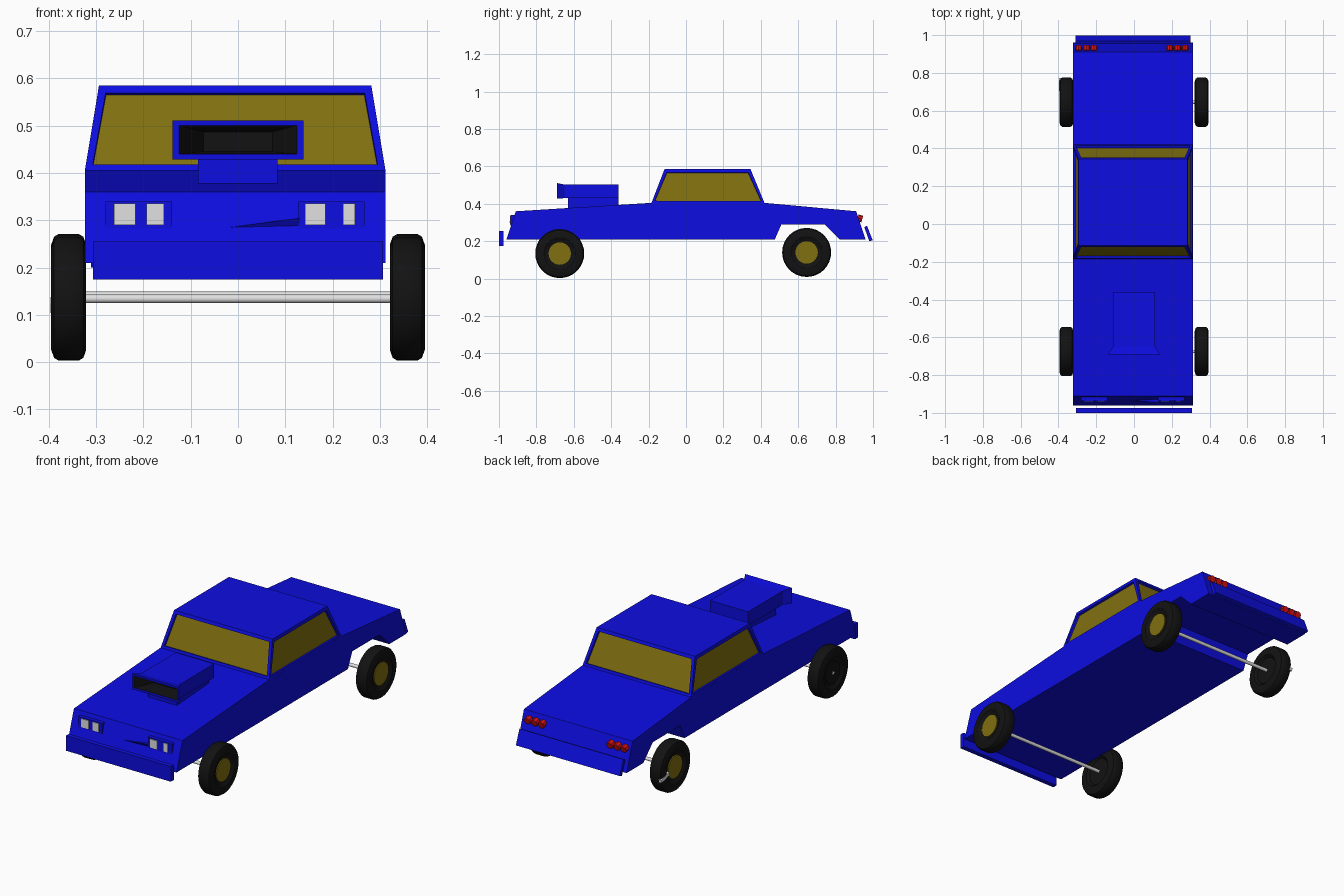
import bpy, bmesh, math
from mathutils import Matrix, Vector

if "Cube" in bpy.data.objects:
    bpy.data.objects.remove(bpy.data.objects["Cube"])


def material(name, rgb):
    m = bpy.data.materials.new(name)
    m.use_nodes = True
    m.diffuse_color = (*rgb, 1)
    m.node_tree.nodes["Principled BSDF"].inputs["Base Color"].default_value = (*rgb, 1)
    return m


blue = material("blue paint", (0.004, 0.004, 0.75))
olive = material("olive glass", (0.22, 0.16, 0.005))
black = material("black rubber", (0.006, 0.006, 0.006))
white = material("pale grey", (0.75, 0.75, 0.75))
red = material("red lamp", (0.65, 0.005, 0.005))
CX = -0.006  # the bodywork sits slightly off centre


def finish(name, bm, *mats):
    bmesh.ops.recalc_face_normals(bm, faces=bm.faces)
    mesh = bpy.data.meshes.new(name)
    bm.to_mesh(mesh)
    bm.free()
    for m in mats:
        mesh.materials.append(m)
    ob = bpy.data.objects.new(name, mesh)
    bpy.context.collection.objects.link(ob)
    return ob


def extrude_profile(name, profile, x0, x1, mat):
    """Side outline of (y, z) points swept across the width."""
    bm = bmesh.new()
    face = bm.faces.new([bm.verts.new((x0, y, z)) for y, z in profile])
    out = bmesh.ops.extrude_face_region(bm, geom=[face])["geom"]
    verts = [v for v in out if isinstance(v, bmesh.types.BMVert)]
    bmesh.ops.translate(bm, verts=verts, vec=(x1 - x0, 0, 0))
    return finish(name, bm, mat)


def box(name, x0, x1, y0, y1, z0, z1, mat):
    return extrude_profile(name, [(y0, z0), (y1, z0), (y1, z1), (y0, z1)], x0, x1, mat)


def loft(bm, rings):
    """Join rings of four corners; return the last ring's vertices."""
    loops = [[bm.verts.new(p) for p in ring] for ring in rings]
    for a, b in zip(loops, loops[1:]):
        for i in range(4):
            j = (i + 1) % 4
            bm.faces.new((a[i], a[j], b[j], b[i]))
    return loops


# Lower body with a rear wheel arch cut right across
extrude_profile("body", [(-0.96, 0.21), (-0.91, 0.36), (-0.185, 0.405), (0.42, 0.405),
                         (0.91, 0.36), (0.96, 0.21), (0.82, 0.21), (0.74, 0.29),
                         (0.51, 0.29), (0.475, 0.21)], CX - 0.318, CX + 0.318, blue)

# Cabin with recessed windows on its four sloping sides
bm = bmesh.new()


def level(hw, y0, y1, z):
    return [(CX - hw, y0, z), (CX + hw, y0, z), (CX + hw, y1, z), (CX - hw, y1, z)]


rings = loft(bm, [level(0.318, -0.185, 0.42, 0.404), level(0.288, -0.115, 0.345, 0.585)])
sides = list(bm.faces)
bm.faces.new(rings[1])
bmesh.ops.recalc_face_normals(bm, faces=bm.faces)
bmesh.ops.inset_individual(bm, faces=sides, thickness=0.022, depth=0)
bmesh.ops.inset_individual(bm, faces=sides, thickness=0.001, depth=-0.012)
for f in sides:
    f.material_index = 1
finish("cabin", bm, blue, olive)

# Hood scoop: flared intake, hollow mouth and a neck
bm = bmesh.new()


def section(hw, y, z0, z1):
    return [(-hw, y, z0), (hw, y, z0), (hw, y, z1), (-hw, y, z1)]


rings = loft(bm, [section(0.112, -0.36, 0.43, 0.503), section(0.112, -0.65, 0.43, 0.503),
                  section(0.138, -0.69, 0.428, 0.511), section(0.125, -0.69, 0.44, 0.5),
                  section(0.073, -0.6, 0.445, 0.487)])
for f in list(bm.faces)[-4:]:
    f.material_index = 1
bm.faces.new(rings[-1]).material_index = 1
bm.faces.new(rings[0])
finish("hood_scoop", bm, blue, black)
box("scoop_neck", -0.085, 0.083, -0.63, -0.36, 0.37, 0.435, blue)

# Bumpers
box("front_bumper", -0.307, 0.307, -1.0, -0.975, 0.175, 0.255, blue)
extrude_profile("rear_bumper", [(0.953, 0.275), (0.968, 0.282), (0.998, 0.205), (0.98, 0.2)],
                -0.311, 0.298, blue)

# Headlights: a bezel with two square lamps on each side
for side, bezel, lamps in (("right", (-0.28, -0.14), ((-0.262, -0.217), (-0.193, -0.157))),
                           ("left", (0.128, 0.268), ((0.142, 0.185), (0.222, 0.247)))):
    box(side + "_headlight_bezel", *bezel, -0.937, -0.91, 0.283, 0.34, blue)
    for i, (x0, x1) in enumerate(lamps):
        box(f"{side}_headlight_{i + 1}", x0, x1, -0.941, -0.93, 0.29, 0.335, white)

# Slim wedge beside the left headlights
bm = bmesh.new()
tip = [bm.verts.new(p) for p in ((-0.03, -0.934, 0.283), (0.13, -0.945, 0.305),
                                 (0.13, -0.93, 0.283), (0.13, -0.925, 0.305))]
bmesh.ops.convex_hull(bm, input=tip)
finish("grille_wedge", bm, blue)


def cylinder(name, centre, radius, depth, axis, mat, sides=24):
    bm = bmesh.new()
    turn = Vector((0, 0, 1)).rotation_difference(Vector(axis)).to_matrix().to_4x4()
    bmesh.ops.create_cone(bm, cap_ends=True, segments=sides, radius1=radius, radius2=radius,
                          depth=depth, matrix=Matrix.Translation(centre) @ turn)
    return finish(name, bm, mat)


# Three round tail lamps on each side
for side, start in (("right", -0.293), ("left", 0.189)):
    for i in range(3):
        cylinder(f"{side}_tail_lamp_{i + 1}", (start + i * 0.041, 0.93, 0.322), 0.018, 0.026,
                 (0, 1, -0.3), red, 8)


def smooth(ob):
    bpy.ops.object.select_all(action="DESELECT")
    ob.select_set(True)
    bpy.context.view_layer.objects.active = ob
    bpy.ops.object.shade_smooth_by_angle(angle=math.radians(35))


def wheel(name, side, y, z, hub_mat):
    """Tyre turned around x from a (outward offset, radius) outline, plus hub."""
    outline = [(0.012, 0), (0.012, 0.07), (0.0, 0.082), (0.0, 0.108), (0.006, 0.125),
               (0.016, 0.131), (0.058, 0.131), (0.068, 0.125), (0.074, 0.108),
               (0.074, 0.084), (0.064, 0.07), (0.056, 0)]
    bm = bmesh.new()
    verts = [bm.verts.new((side * (0.321 + o), y, z + r)) for o, r in outline]
    edges = [bm.edges.new(pair) for pair in zip(verts, verts[1:])]
    bmesh.ops.spin(bm, geom=verts + edges, cent=(0, y, z), axis=(1, 0, 0),
                   angle=math.tau, steps=32, use_duplicate=False)
    bmesh.ops.remove_doubles(bm, verts=bm.verts, dist=0.0005)
    smooth(finish(name + "_tyre", bm, black))
    cylinder(name + "_hub", (side * 0.383, y, z), 0.06, 0.012, (1, 0, 0), hub_mat)


# Wheels and axles
for end, y, z in (("front", -0.675, 0.134), ("rear", 0.645, 0.14)):
    for side_name, side in (("right", -1), ("left", 1)):
        plain = end == "front" and side == -1
        wheel(f"{end}_{side_name}", side, y, z, black if plain else olive)
    smooth(cylinder(end + "_axle", (0, y, z), 0.009, 0.69, (1, 0, 0), white, 16))
cylinder("front_right_axle_cap", (-0.388, -0.675, 0.134), 0.008, 0.006, (1, 0, 0), white, 8)

# Loose pale bar on the rear right wheel
extrude_profile("wheel_bar", [(0.705, 0.122), (0.77, 0.104), (0.773, 0.12), (0.708, 0.138)],
                -0.397, -0.375, white)
